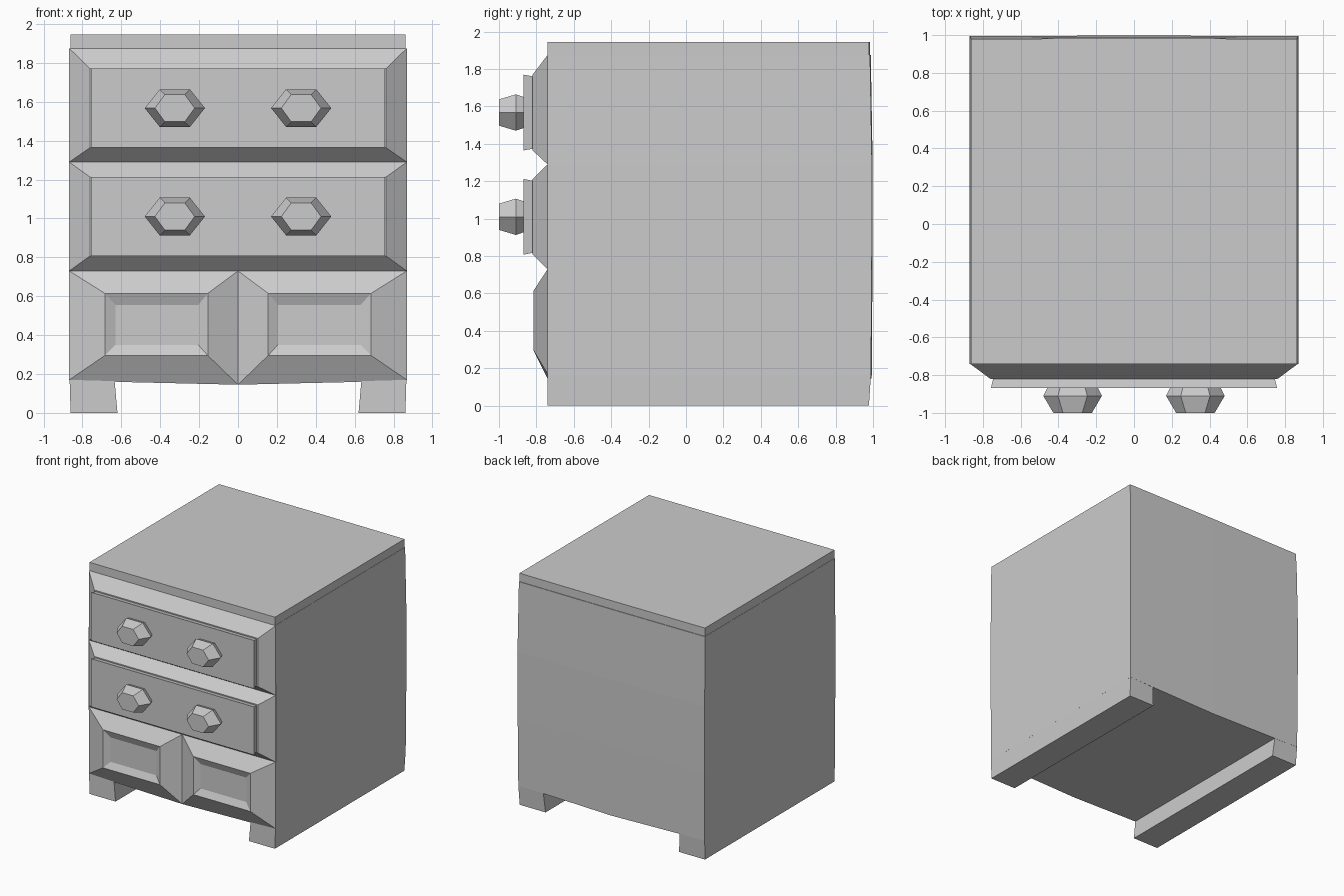
import bpy, bmesh, math

if "Cube" in bpy.data.objects:
    bpy.data.objects.remove(bpy.data.objects["Cube"])


def loft(name, rings, cap_start=True, cap_end=True, mirror=False):
    """Skin a list of equally sized closed point rings."""
    bm = bmesh.new()
    loops = [[bm.verts.new(p) for p in r] for r in rings]
    n = len(loops[0])
    for a, b in zip(loops, loops[1:]):
        for i in range(n):
            j = (i + 1) % n
            bm.faces.new((a[i], a[j], b[j], b[i]))
    if cap_start:
        bm.faces.new(loops[0][::-1])
    if cap_end:
        bm.faces.new(loops[-1])
    bmesh.ops.recalc_face_normals(bm, faces=bm.faces)
    me = bpy.data.meshes.new(name)
    bm.to_mesh(me)
    bm.free()
    ob = bpy.data.objects.new(name, me)
    bpy.context.collection.objects.link(ob)
    if mirror:
        ob.modifiers.new("Mirror", 'MIRROR').use_mirror_merge = False
    return ob


def plan(w, yb, z, sag=0.0, bulge=0.004):
    """Horizontal cabinet outline with a slight bow at the middle."""
    return [(-w, -0.74, z), (0, -0.74, z - sag), (w, -0.74, z),
            (w, yb, z), (0, yb + bulge, z - sag), (-w, yb, z)]


def rect(x0, x1, z0, z1, y, sag=0.0):
    """Upright rectangle; sag lowers the bottom corner on the x0 side."""
    return [(x0, y, z0 - sag), (x1, y, z0), (x1, y, z1), (x0, y, z1)]


# Cabinet body, slightly swollen, and its top board
loft("cabinet_body", [plan(0.866, 0.989, 0.165, 0.02), plan(0.869, 0.993, 0.73),
                      plan(0.870, 0.994, 1.29), plan(0.864, 0.984, 1.875)])
loft("top_board", [plan(0.862, 0.979, 1.875), plan(0.862, 0.979, 1.945)])

# Side runners that act as feet
loft("foot_runner", [
    [(0.62, -0.74, 0), (0.861, -0.74, 0), (0.861, 0.978, 0), (0.62, 0.978, 0)],
    [(0.635, -0.74, 0.17), (0.866, -0.74, 0.17), (0.866, 0.989, 0.17), (0.635, 0.989, 0.17)],
], mirror=True)


def knob(name, z):
    """Six-sided flattened knob, mirrored to both sides."""
    profile = [(0.130, 0.080, -0.86), (0.155, 0.097, -0.91), (0.102, 0.070, -1.0)]
    rings = []
    for rx, rz, y in profile:
        rings.append([(0.325 + rx * math.cos(k * math.pi / 3), y,
                       z + rz * math.sin(k * math.pi / 3) / math.sin(math.pi / 3))
                      for k in range(6)])
    loft(name, rings, mirror=True)


# Two drawers: sloped frame, raised front board, pair of knobs
for label, z0, z1, f0, f1 in (("upper", 1.29, 1.875, 1.365, 1.77),
                              ("lower", 0.73, 1.29, 0.808, 1.212)):
    loft(label + "_drawer_frame", [rect(-0.868, 0.868, z0, z1, -0.74),
                                   rect(-0.76, 0.76, f0, f1, -0.82)], cap_start=False)
    loft(label + "_drawer_front", [rect(-0.745, 0.745, f0 + 0.01, f1 - 0.01, -0.815),
                                   rect(-0.757, 0.757, f0, f1, -0.868)])
    knob(label + "_drawer_knob", (f0 + f1) / 2)

# Pair of lower doors with a sloped border and a recessed panel
loft("door", [rect(0, 0.868, 0.17, 0.73, -0.74, 0.025),
              rect(0.155, 0.685, 0.295, 0.615, -0.815),
              rect(0.205, 0.63, 0.35, 0.555, -0.79)], cap_start=False, mirror=True)
